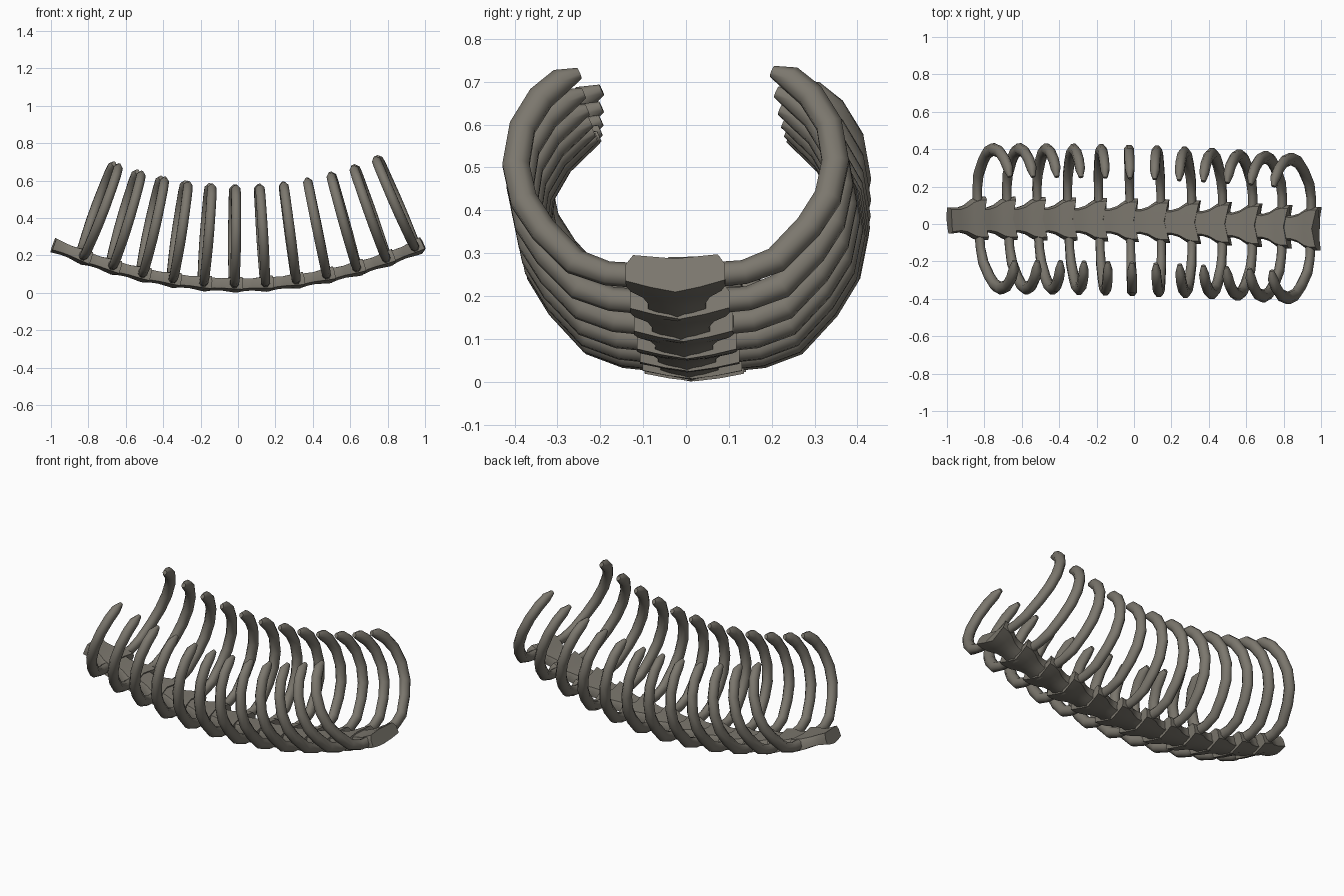
import bpy, bmesh, math
from mathutils import Vector, Matrix

if "Cube" in bpy.data.objects:
    bpy.data.objects.remove(bpy.data.objects["Cube"])

# Dark warm bone colour
bone = bpy.data.materials.new("bone")
bone.diffuse_color = (.20, .185, .155, 1)
bone.use_nodes = True
bone.node_tree.nodes["Principled BSDF"].inputs["Base Color"].default_value = bone.diffuse_color


def loft(bm, rings):
    """Skin a list of equal-length point rings and cap both ends."""
    vs = [[bm.verts.new(p) for p in r] for r in rings]
    n = len(vs[0])
    for a, b in zip(vs, vs[1:]):
        for k in range(n):
            bm.faces.new((a[k], a[(k + 1) % n], b[(k + 1) % n], b[k]))
    for ring in (vs[0][::-1], vs[-1]):
        bm.faces.new(ring)


def finish(bm, name):
    bmesh.ops.recalc_face_normals(bm, faces=bm.faces)
    me = bpy.data.meshes.new(name)
    bm.to_mesh(me)
    bm.free()
    me.materials.append(bone)
    for p in me.polygons:
        p.use_smooth = True
    me.set_sharp_from_angle(angle=math.radians(50))
    return me


# Vertebra: section outline (y factor, z factor), lofted along x
SECTION = [(0, 1), (.85, 1), (1, .35), (1, -.6), (.5, -.85),
           (0, -1), (-.5, -.85), (-1, -.6), (-1, .35), (-.85, 1)]
# x, half width, top, bottom, backward sweep of the sides
STATIONS = [(-.165, .070, .040, .040, 0), (-.11, .066, .034, .034, 0),
            (-.07, .078, .031, .034, 0), (-.035, .106, .034, .039, .008),
            (-.01, .116, .038, .043, .018), (.018, .116, .040, .045, .027)]


def vertebra_mesh():
    bm = bmesh.new()
    loft(bm, [[(x + sweep * abs(fy), hw * fy, (top if fz > 0 else bot) * fz)
               for fy, fz in SECTION] for x, hw, top, bot, sweep in STATIONS])
    return finish(bm, "vertebra")


# Rib: centreline (y, z, radius), mirrored to the other side
RIB = [(.09, .006, .030), (.16, .012, .029), (.235, .042, .032), (.31, .125, .033),
       (.355, .20, .034), (.373, .29, .034), (.358, .385, .033),
       (.315, .46, .033), (.268, .503, .031), (.225, .522, .014)]


def rib_pair_mesh():
    bm = bmesh.new()
    pts = [Vector((0, y, z)) for y, z, r in RIB]
    for side in (1, -1):
        rings = []
        for i, p in enumerate(pts):
            t = (pts[min(i + 1, len(pts) - 1)] - pts[max(i - 1, 0)]).normalized()
            nrm = Vector((0, -t.z, t.y))
            r = RIB[i][2]
            ring = []
            for k in range(8):
                a = math.tau * (k + .5) / 8
                v = p + Vector((.85 * r * math.cos(a), 0, 0)) + nrm * r * math.sin(a)
                ring.append((v.x, v.y * side, v.z))
            rings.append(ring)
        loft(bm, rings)
    return finish(bm, "rib_pair")


# Twelve segments placed along the sagging arc of the spine
R = 2.38
vert_me, rib_me = vertebra_mesh(), rib_pair_mesh()
for i in range(12):
    phi = math.radians((i - 5) * 4.0 - .5)
    yaw = .06 - .085 * i / 11
    y = .028 - .052 * (i / 11) ** 2.2
    frame = (Matrix.Translation((R * math.sin(phi), y, R + .046 - R * math.cos(phi)))
             @ Matrix.Rotation(-phi, 4, 'Y') @ Matrix.Rotation(yaw, 4, 'Z'))
    for name, me in (("vertebra", vert_me), ("rib_pair", rib_me)):
        ob = bpy.data.objects.new(f"{name}_{i + 1}", me)
        ob.matrix_world = frame
        bpy.context.collection.objects.link(ob)
